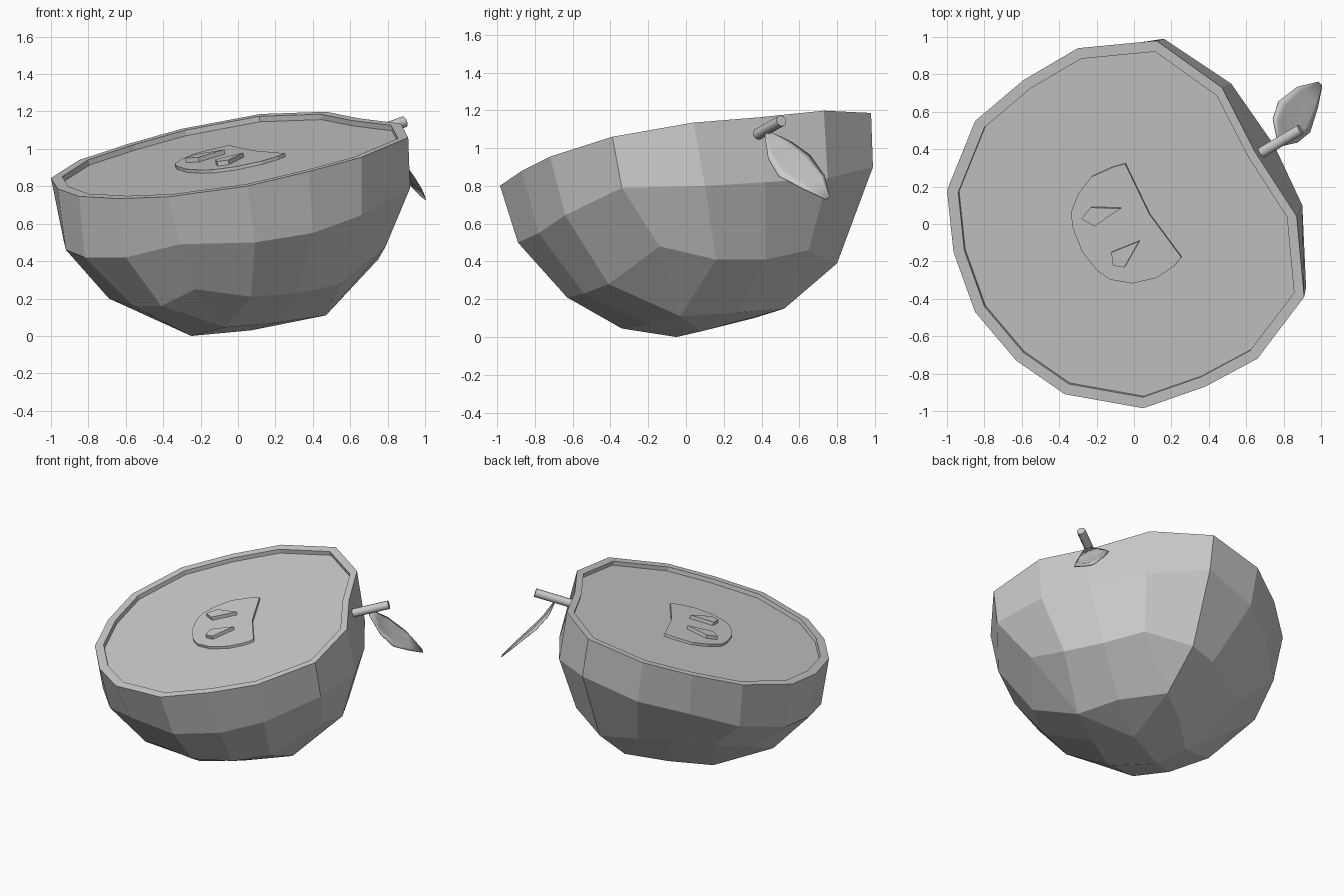
import bpy
import bmesh
from mathutils import Vector

default_cube = bpy.data.objects.get("Cube")
if default_cube:
    bpy.data.objects.remove(default_cube, do_unlink=True)

# Single plain material shared by every part
grey = bpy.data.materials.new("plain grey")
grey.use_nodes = True
tone = (0.6, 0.6, 0.6, 1.0)
grey.diffuse_color = tone
grey.node_tree.nodes["Principled BSDF"].inputs["Base Color"].default_value = tone

# The cut face is a tilted plane
SLOPE_X, SLOPE_Y, CUT_HEIGHT = 0.17, 0.19, 0.98
NORMAL = Vector((-SLOPE_X, -SLOPE_Y, 1)).normalized()


def on_cut(x, y, depth=0.0):
    """Point on the cut plane, pushed into the fruit by depth."""
    return Vector((x, y, CUT_HEIGHT + SLOPE_X * x + SLOPE_Y * y)) - NORMAL * depth


def loft(name, rings, closed=True):
    """Mesh that joins successive rings of points, capped when closed."""
    bm = bmesh.new()
    loops = [[bm.verts.new(point) for point in ring] for ring in rings]
    count = len(loops[0])
    for upper, lower in zip(loops, loops[1:]):
        for i in range(count if closed else count - 1):
            j = (i + 1) % count
            bm.faces.new((upper[i], upper[j], lower[j], lower[i]))
    if closed:
        bm.faces.new(loops[0])
        bm.faces.new(loops[-1])
    bmesh.ops.remove_doubles(bm, verts=bm.verts, dist=0.0001)
    bmesh.ops.recalc_face_normals(bm, faces=bm.faces)
    mesh = bpy.data.meshes.new(name)
    bm.to_mesh(mesh)
    bm.free()
    mesh.materials.append(grey)
    part = bpy.data.objects.new(name, mesh)
    bpy.context.collection.objects.link(part)
    return part


def plate(name, outline, bottom, top):
    """Raised slab lying on the cut face."""
    return loft(name, [[on_cut(x, y, depth) for x, y in outline]
                       for depth in (bottom, top)])


# Fruit half: recessed cut face, rim, then rings running down to the base
outline = [(0.12, 0.98), (-0.3, 0.94), (-0.59, 0.77), (-0.85, 0.55),
           (-1, 0.18), (-0.965, -0.15), (-0.85, -0.47), (-0.63, -0.73),
           (-0.37, -0.91), (0.05, -0.985), (0.38, -0.87), (0.66, -0.72),
           (0.91, -0.39), (0.87, 0.04), (0.65, 0.38), (0.47, 0.73)]
FLOOR = 0.03
cut_face = [[on_cut(x * scale, y * scale, depth) for x, y in outline]
            for scale, depth in ((0.94, FLOOR), (0.94, 0), (1, 0))]
shoulder = [(0.16, 0.99, 0.9), (-0.25, 0.93, 0.8), (-0.55, 0.75, 0.72),
            (-0.8, 0.51, 0.6), (-0.93, 0.16, 0.5), (-0.92, -0.14, 0.46),
            (-0.82, -0.42, 0.42), (-0.6, -0.65, 0.42), (-0.31, -0.82, 0.49),
            (0.09, -0.89, 0.5), (0.4, -0.78, 0.55), (0.66, -0.64, 0.645),
            (0.92, -0.34, 0.79), (0.9, 0.1, 0.8), (0.75, 0.42, 0.82),
            (0.52, 0.75, 0.84)]
belly = [(0.15, 0.8, 0.39), (-0.1, 0.71, 0.4), (-0.31, 0.6, 0.4),
         (-0.53, 0.44, 0.36), (-0.7, 0.21, 0.31), (-0.69, -0.04, 0.2),
         (-0.56, -0.3, 0.16), (-0.41, -0.5, 0.16), (-0.23, -0.65, 0.25),
         (0.07, -0.63, 0.21), (0.33, -0.54, 0.23), (0.55, -0.41, 0.28),
         (0.79, -0.14, 0.48), (0.75, 0.16, 0.41), (0.62, 0.42, 0.41),
         (0.45, 0.65, 0.46)]
base = [(0.14, 0.52, 0.15), (-0.1, 0.36, 0.1), (-0.33, 0.15, 0.05),
        (-0.25, -0.05, 0), (-0.07, -0.34, 0.045), (0.2, -0.2, 0.07),
        (0.47, -0.03, 0.11), (0.36, 0.27, 0.13)]
# Corners of the base grid each serve three points of the ring above
base_ring = [base[(i // 4 * 2 + (0, 0, 1, 2)[i % 4]) % len(base)]
             for i in range(len(belly))]
base_centre = [(0.07, 0.08, 0.03)] * len(belly)
loft("fruit_half", cut_face + [shoulder, belly, base_ring, base_centre])

# Core and seeds
core = [(-0.05, 0.32), (-0.12, 0.3), (-0.23, 0.25), (-0.3, 0.16),
        (-0.34, 0.06), (-0.33, -0.02), (-0.28, -0.15), (-0.2, -0.25),
        (-0.13, -0.3), (-0.01, -0.32), (0.12, -0.29), (0.21, -0.23),
        (0.25, -0.18), (0.08, 0.05)]
CORE_TOP = 0.012
plate("core", core, FLOOR + 0.005, CORE_TOP)
seeds = {
    "back_seed": [(-0.28, 0.03), (-0.23, 0.09), (-0.07, 0.085), (-0.21, -0.01)],
    "front_seed": [(-0.12, -0.15), (0.03, -0.09), (-0.05, -0.23), (-0.11, -0.22)],
}
for name, seed in seeds.items():
    plate(name, seed, CORE_TOP + 0.005, CORE_TOP - 0.025)

# Stem
start, end = Vector((0.67, 0.375, 1.07)), Vector((0.89, 0.505, 1.145))
bpy.ops.mesh.primitive_cylinder_add(vertices=10, radius=0.03,
                                    depth=(end - start).length,
                                    location=(start + end) / 2)
stem = bpy.context.object
stem.name = "stem"
stem.rotation_euler = (end - start).to_track_quat("Z", "Y").to_euler()
stem.data.materials.append(grey)
bpy.ops.object.shade_smooth_by_angle(angle=0.9)

# Leaf: softly pleated strip hanging from the stem
midrib = [((0.78, 0.43, 1.08), 0.02), ((0.81, 0.5, 0.99), 0.1),
          ((0.86, 0.575, 0.91), 0.13), ((0.93, 0.68, 0.82), 0.085),
          ((0.995, 0.75, 0.735), 0.015)]
across = Vector((-0.64, 0.64, 0.42)).normalized()
along = Vector(midrib[-1][0]) - Vector(midrib[0][0])
facing = along.cross(across).normalized()
PLEATS = 6
rows = []
for centre, half_width in midrib:
    row = []
    for i in range(PLEATS + 1):
        side = 2 * i / PLEATS - 1
        fold = half_width * (0.04 if i % 2 else -0.04)
        row.append(Vector(centre) + across * side * half_width + facing * fold)
    rows.append(row)
leaf = loft("leaf", rows, closed=False)
leaf.data.shade_smooth()
thickness = leaf.modifiers.new("thickness", "SOLIDIFY")
thickness.thickness = 0.006
thickness.offset = 0
